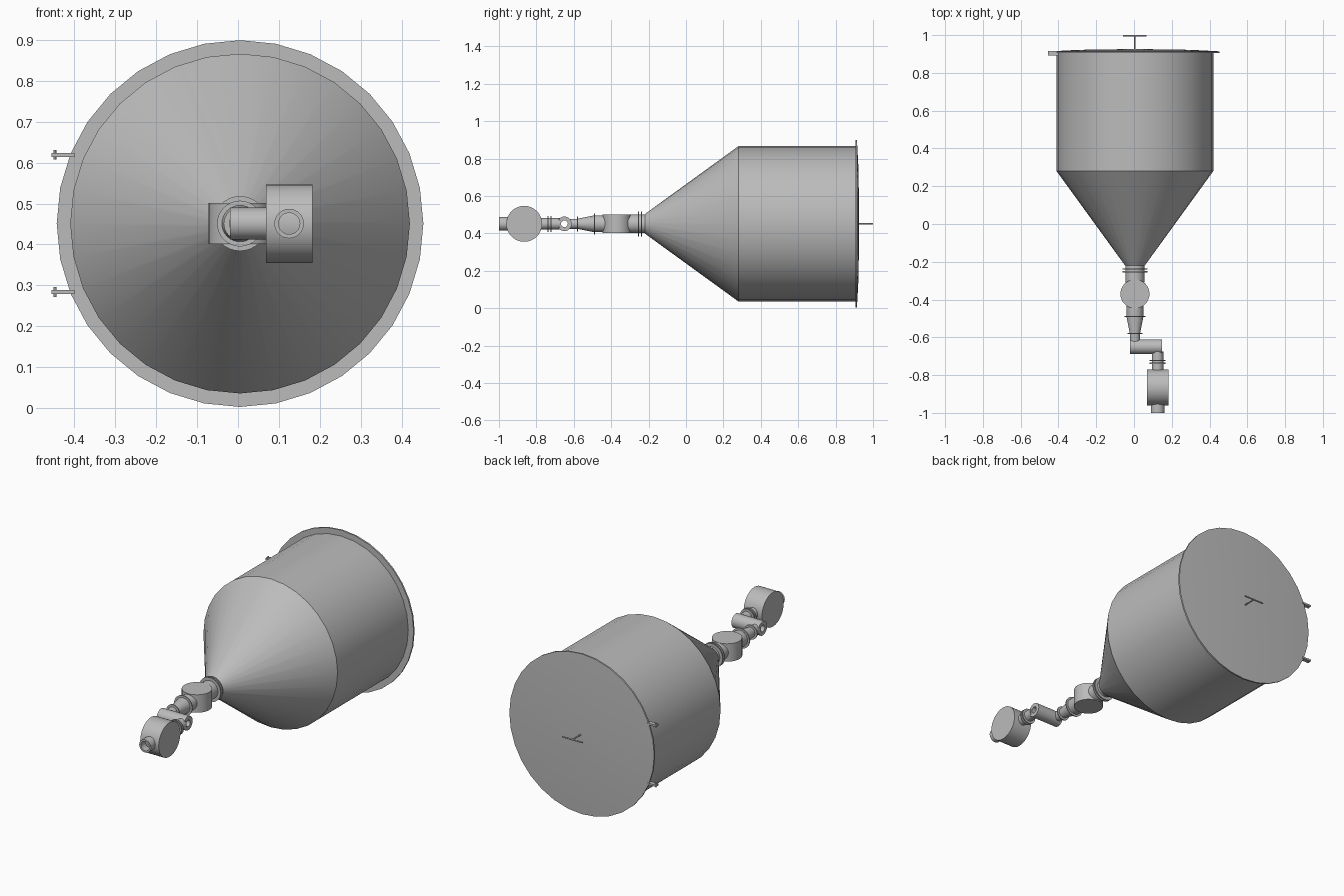
import bpy, math
from mathutils import Vector

cube = bpy.data.objects.get("Cube")
if cube:
    bpy.data.objects.remove(cube, do_unlink=True)

steel = bpy.data.materials.new("grey steel")
steel.use_nodes = True
GREY = (0.5, 0.5, 0.5, 1)
steel.diffuse_color = GREY
steel.node_tree.nodes["Principled BSDF"].inputs["Base Color"].default_value = GREY

CX, CZ = 0.005, 0.451   # main axis
OUT_X = 0.125           # offset outlet axis


def lathe(name, origin, axis, profile, sides=32, closed=False):
    """Revolve (distance along axis, radius) pairs about an axis."""
    a = Vector(axis)
    u = Vector((0, 0, 1)) if abs(a.z) < 0.5 else Vector((1, 0, 0))
    v = a.cross(u)
    n = len(profile)
    verts, faces = [], []
    for d, r in profile:
        for i in range(sides):
            t = math.tau * i / sides
            verts.append(Vector(origin) + a * d + r * (u * math.cos(t) + v * math.sin(t)))
    for k in range(n if closed else n - 1):
        p, q = k * sides, (k + 1) % n * sides
        for i in range(sides):
            j = (i + 1) % sides
            faces.append((p + i, p + j, q + j, q + i))
    if not closed:
        faces.append(tuple(reversed(range(sides))))
        faces.append(tuple(range((n - 1) * sides, n * sides)))
    mesh = bpy.data.meshes.new(name)
    mesh.from_pydata(verts, [], faces)
    mesh.materials.append(steel)
    obj = bpy.data.objects.new(name, mesh)
    bpy.context.collection.objects.link(obj)
    # make the normals face outwards, then smooth with sharp edges
    bpy.ops.object.select_all(action='DESELECT')
    obj.select_set(True)
    bpy.context.view_layer.objects.active = obj
    bpy.ops.object.mode_set(mode='EDIT')
    bpy.ops.mesh.select_all(action='SELECT')
    bpy.ops.mesh.normals_make_consistent(inside=False)
    bpy.ops.object.mode_set(mode='OBJECT')
    bpy.ops.object.shade_smooth_by_angle(angle=math.radians(30))
    return obj


def along_y(name, profile, x=CX, sides=32, closed=False):
    return lathe(name, (x, 0, CZ), (0, 1, 0), profile, sides, closed)


def disc(name, y, r, x=CX, thick=0.006):
    return along_y(name, [(y - thick / 2, r), (y + thick / 2, r)], x)


def box(name, centre, size):
    bpy.ops.mesh.primitive_cube_add(size=1, location=centre)
    obj = bpy.context.object
    obj.name = name
    obj.scale = size
    obj.data.materials.append(steel)


# Vessel: straight drum and conical hopper
along_y("vessel_body", [(-0.22, 0.052), (0.28, 0.415), (0.908, 0.415)])

# Lid: rim plate with a slight dome
along_y("lid", [(0.905, 0.448), (0.914, 0.448), (0.922, 0.3), (0.926, 0.04)])

# T-shaped lid handle
along_y("lid_handle_stem", [(0.92, 0.004), (1.0, 0.004)], sides=12)
lathe("lid_handle_bar", (CX, 0.996, CZ), (1, 0, 0), [(-0.062, 0.004), (0.062, 0.004)], 12)

# Hinge lugs with pins on the right side of the rim
for label, z in (("upper", 0.619), ("lower", 0.284)):
    box(label + "_hinge_lug", (-0.428, 0.905, z), (0.056, 0.024, 0.01))
    lathe(label + "_hinge_pin", (-0.447, 0.905, z), (0, 0, 1),
          [(-0.012, 0.004), (0.012, 0.004)], 12)

# Neck and its paired flanges
along_y("neck_pipe", [(-0.31, 0.05), (-0.215, 0.05)])
for y in (-0.238, -0.253):
    disc("neck_flange", y, 0.067)

# First valve: upright drum
lathe("upright_valve", (CX, -0.37, CZ), (0, 0, 1), [(-0.05, 0.077), (0.05, 0.077)])

# Reducer and its flanges
along_y("reducer", [(-0.63, 0.027), (-0.58, 0.027), (-0.49, 0.045), (-0.42, 0.045)])
disc("reducer_rear_flange", -0.49, 0.056)
disc("reducer_front_flange", -0.58, 0.04)

# Open cross tube stepping over to the outlet axis
lathe("cross_tube", (0, -0.65, CZ), (1, 0, 0),
      [(-0.02, 0.039), (0.147, 0.039), (0.147, 0.018), (-0.02, 0.018)], closed=True)

# Outlet pipe and paired flanges
along_y("outlet_pipe", [(-0.79, 0.03), (-0.675, 0.03)], OUT_X)
for y in (-0.722, -0.737):
    disc("outlet_flange", y, 0.043, OUT_X)

# Second valve: sideways drum
lathe("sideways_valve", (OUT_X, -0.865, CZ), (1, 0, 0), [(-0.057, 0.096), (0.057, 0.096)])

# Open end spout
along_y("spout", [(-1.0, 0.036), (-0.94, 0.036), (-0.94, 0.026), (-1.0, 0.026)],
        OUT_X, closed=True)
